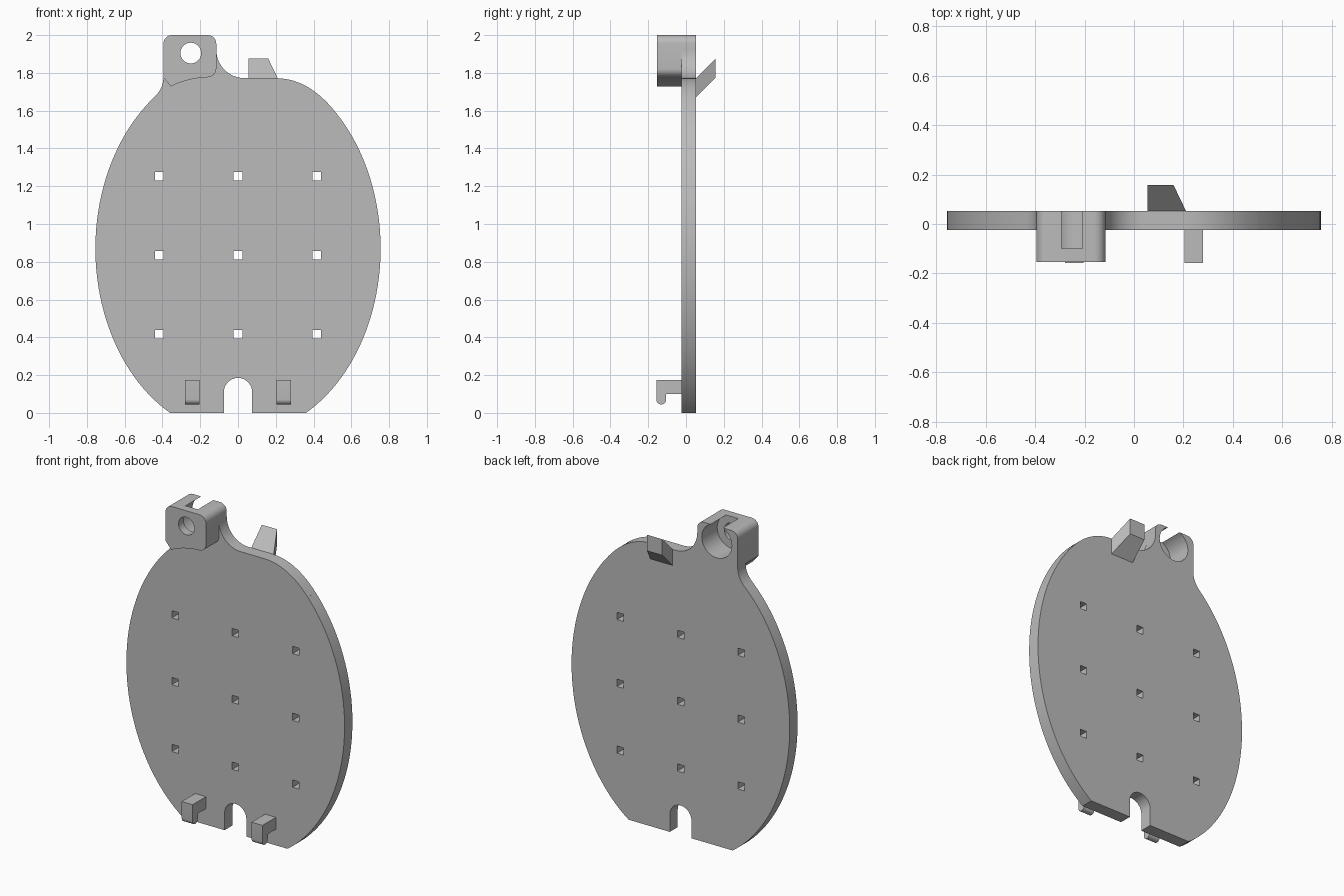
import bpy, bmesh
from math import sin, cos, pi, radians, atan2
from mathutils import Vector

if "Cube" in bpy.data.objects:
    bpy.data.objects.remove(bpy.data.objects["Cube"], do_unlink=True)

grey = bpy.data.materials.new("light grey plastic")
grey.use_nodes = True
colour = (0.5, 0.5, 0.5, 1)
grey.diffuse_color = colour
grey.node_tree.nodes["Principled BSDF"].inputs["Base Color"].default_value = colour

FRONT, BACK, EAR_FRONT = -0.025, 0.053, -0.153


def arc(cx, cz, rx, rz, a0, a1, n):
    """Points on an elliptic arc, angles in degrees."""
    angles = [radians(a0 + (a1 - a0) * i / n) for i in range(n + 1)]
    return [(cx + rx * cos(a), cz + rz * sin(a)) for a in angles]


def bend(p, c, q, n=10):
    """Quadratic curve from p to q, pulled towards c."""
    p, c, q = Vector(p), Vector(c), Vector(q)
    ts = [i / n for i in range(n + 1)]
    return [tuple(p * (1 - t) ** 2 + c * 2 * t * (1 - t) + q * t * t) for t in ts]


def prism(name, outline, lo, hi, axis="Y"):
    """Extrude an outline: (x, z) along Y, or (y, z) along X."""
    bm = bmesh.new()
    clean = []
    for p in outline:
        if not clean or (Vector(p) - Vector(clean[-1])).length > 1e-4:
            clean.append(p)
    place = (lambda p, d: (p[0], d, p[1])) if axis == "Y" else (lambda p, d: (d, *p))
    face = bm.faces.new([bm.verts.new(place(p, lo)) for p in clean])
    new = bmesh.ops.extrude_face_region(bm, geom=[face])["geom"]
    shift = (0, hi - lo, 0) if axis == "Y" else (hi - lo, 0, 0)
    bmesh.ops.translate(bm, vec=shift, verts=[v for v in new if isinstance(v, bmesh.types.BMVert)])
    bmesh.ops.recalc_face_normals(bm, faces=bm.faces)
    mesh = bpy.data.meshes.new(name)
    bm.to_mesh(mesh)
    bm.free()
    mesh.materials.append(grey)
    obj = bpy.data.objects.new(name, mesh)
    bpy.context.collection.objects.link(obj)
    return obj


def activate(obj):
    bpy.ops.object.select_all(action="DESELECT")
    obj.select_set(True)
    bpy.context.view_layer.objects.active = obj


def cut(obj, cutters):
    activate(obj)
    for cutter in cutters:
        mod = obj.modifiers.new("cut", "BOOLEAN")
        mod.operation, mod.solver, mod.object = "DIFFERENCE", "EXACT", cutter
        bpy.ops.object.modifier_apply(modifier=mod.name)


# Oval plate outline, anticlockwise from the bottom right corner
CZ, RX, RZ = 0.87, 0.755, 0.99


def oval_angle(x, z):
    return atan2((z - CZ) / RZ, x / RX) * 180 / pi


shoulder, neck = (0.5, 1.612), (-0.45, 1.665)
L, R, TOP, ROUND = -0.395, -0.115, 2.0, 0.045
outline = arc(0, CZ, RX, RZ, oval_angle(0.36, 0), oval_angle(*shoulder), 44)
outline += bend(shoulder, (0.364, 1.772), (0.2, 1.772))
outline += arc(0.035, 1.922, 0.15, 0.15, 270, 180, 14)
ear_top = arc(R - ROUND, TOP - ROUND, ROUND, ROUND, 0, 90, 8)
ear_top += arc(L + ROUND, TOP - ROUND, ROUND, ROUND, 90, 180, 8)
outline += ear_top
outline += bend((L, 1.775), (L, 1.715), neck)
outline += arc(0, CZ, RX, RZ, oval_angle(*neck), 360 + oval_angle(-0.36, 0), 44)
outline += [(-0.075, 0)] + arc(0, 0.11, 0.075, 0.075, 180, 0, 20) + [(0.075, 0)]
plate = prism("oval_plate", outline, FRONT, BACK)

# Socket block in front of the ear
block = ear_top + [(L, 1.775)] + bend((-0.355, 1.728), (-0.27, 1.772), (-0.16, 1.777))
block += arc(R - ROUND, 1.822, ROUND, ROUND, 270, 360, 8)
socket = prism("socket_block", block, EAR_FRONT, FRONT)

# Socket bore, wide from the back and open at the top, narrow at the front
bore = prism("bore_cutter", arc(-0.25, 1.905, 0.104, 0.104, 0, 354, 59), -0.1, 0.2)
pin = prism("pin_cutter", arc(-0.25, 1.905, 0.055, 0.055, 0, 350, 35), -0.3, 0.2)
holes = []
for x in (-0.418, 0, 0.418):
    for z in (0.417, 0.835, 1.253):
        holes.append(prism("hole_cutter", arc(x, z, 0.032, 0.032, 45, 315, 3), -0.2, 0.2))
cut(plate, [bore] + holes)
cut(socket, [bore, pin])
for helper in [bore, pin] + holes:
    bpy.data.objects.remove(helper, do_unlink=True)

# Two lower hooks
hook = [(FRONT, 0.1), (FRONT, 0.175), (-0.157, 0.175)]
hook += arc(-0.131, 0.071, 0.026, 0.026, 180, 360, 12) + [(-0.105, 0.1)]
hooks = [prism(side + "_hook", hook, x - 0.0375, x + 0.0375, "X")
         for side, x in (("right", -0.242), ("left", 0.242))]

# Slanted rear catch, narrowing on one side towards its tip
tab = [(BACK, 1.672), (0.157, 1.776), (0.157, 1.876), (BACK, 1.772)]
catch = prism("rear_catch", tab, 0.055, 0.21, "X")
for v in catch.data.vertices:
    if v.co.x > 0.2 and v.co.y > 0.1:
        v.co.x = 0.16

for obj in [plate, socket, catch] + hooks:
    activate(obj)
    bpy.ops.object.shade_smooth_by_angle(angle=radians(30))
